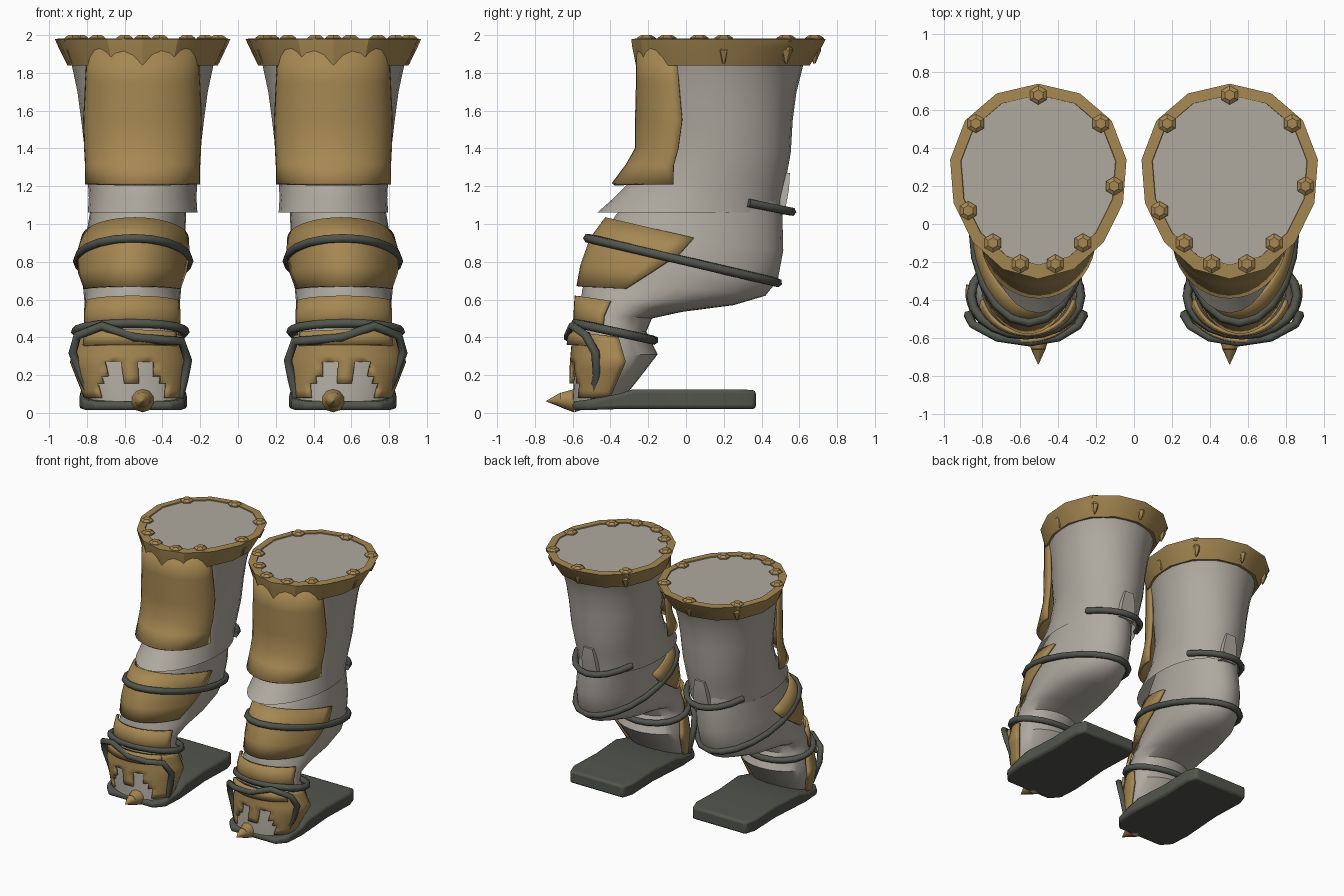
import bpy, bmesh, math
from mathutils import Matrix, Vector

if "Cube" in bpy.data.objects:
    bpy.data.objects.remove(bpy.data.objects["Cube"])


def material(name, rgb):
    m = bpy.data.materials.new(name)
    m.diffuse_color = (*rgb, 1)
    m.use_nodes = True
    m.node_tree.nodes["Principled BSDF"].inputs["Base Color"].default_value = m.diffuse_color
    return m


GREY = material("pale grey", (0.43, 0.40, 0.35))
GOLD = material("old gold", (0.38, 0.245, 0.085))
DARK = material("dark strap", (0.085, 0.09, 0.075))


def finish(name, bm, mat, angle=40):
    bmesh.ops.recalc_face_normals(bm, faces=bm.faces)
    me = bpy.data.meshes.new(name)
    bm.to_mesh(me)
    bm.free()
    me.materials.append(mat)
    me.shade_smooth()
    me.set_sharp_from_angle(angle=math.radians(angle))
    ob = bpy.data.objects.new(name, me)
    bpy.context.collection.objects.link(ob)
    return ob


def ring_point(r, t, s, egg=0.0):
    """Point on a tilted oval; r = front y, front z, back y, back z, centre x, half width."""
    yf, zf, yb, zb, cx, hx = r[:6]
    k = (1 - math.cos(t)) / 2
    x = cx + hx * math.sin(t) * (1 - egg * math.cos(t))
    return Vector((s * x, yf + (yb - yf) * k, zf + (zb - zf) * k))


def loft(name, rings, s, mat, n=28, egg=0.0, cap=(), angle=40):
    bm = bmesh.new()
    rows = [[bm.verts.new(ring_point(r, math.tau * i / n, s, egg)) for i in range(n)] for r in rings]
    for a, b in zip(rows, rows[1:]):
        for i in range(n):
            j = (i + 1) % n
            bm.faces.new((a[i], a[j], b[j], b[i]))
    for c in cap:
        bm.faces.new(rows[c])
    return finish(name, bm, mat, angle)


def shell(name, rings, s, mat, n=18, sub=1, skip=None, thick=0.02):
    """Plate wrapped round the front; the seventh ring value is its reach in degrees."""
    rows = []
    for a, b in zip(rings, rings[1:]):
        rows += [[p + (q - p) * k / sub for p, q in zip(a, b)] for k in range(sub)]
    rows.append(rings[-1])
    bm = bmesh.new()
    vs = [[bm.verts.new(ring_point(r, math.radians(r[6]) * (2 * i / n - 1), s)) for i in range(n + 1)]
          for r in rows]
    for j in range(len(rows) - 1):
        for i in range(n):
            u, v = abs(2 * (i + 0.5) / n - 1), (j + 0.5) / (len(rows) - 1)
            if skip and skip(u, v):
                continue
            bm.faces.new((vs[j][i], vs[j][i + 1], vs[j + 1][i + 1], vs[j + 1][i]))
    bmesh.ops.delete(bm, geom=[v for v in bm.verts if not v.link_faces], context='VERTS')
    ob = finish(name, bm, mat)
    mod = ob.modifiers.new("thickness", 'SOLIDIFY')
    mod.thickness, mod.offset = thick, 0
    return ob


def strap(name, pts, radius, cyclic):
    cu = bpy.data.curves.new(name, 'CURVE')
    cu.dimensions = '3D'
    cu.bevel_depth, cu.bevel_resolution = radius, 1
    cu.use_fill_caps = True
    sp = cu.splines.new('POLY')
    sp.points.add(len(pts) - 1)
    for p, co in zip(sp.points, pts):
        p.co = (*co, 1)
    sp.use_cyclic_u = cyclic
    cu.materials.append(DARK)
    bpy.context.collection.objects.link(bpy.data.objects.new(name, cu))


def oval_strap(name, r, s, radius, a=0, b=360, n=20):
    full = b - a == 360
    m = n if full else n + 1
    strap(name, [ring_point(r, math.radians(a + (b - a) * i / n), s) for i in range(m)], radius, full)


def cone(bm, r1, r2, p1, p2, n):
    d = Vector(p2) - Vector(p1)
    mat = Matrix.Translation((Vector(p1) + Vector(p2)) / 2) @ d.to_track_quat('Z', 'Y').to_matrix().to_4x4()
    bmesh.ops.create_cone(bm, cap_ends=True, segments=n, radius1=r1, radius2=r2, depth=d.length, matrix=mat)


STUDS = [(0, .68), (-.33, .53), (.33, .53), (.40, .20), (-.37, .07),
         (-.24, -.10), (-.095, -.21), (.09, -.21), (.235, -.10)]

for s, side in ((-1, "left"), (1, "right")):
    # Thigh with flared lower hem
    loft(side + "_thigh", [
        (-.24, 1.975, .69, 1.975, .505, .42), (-.24, 1.84, .62, 1.84, .505, .375),
        (-.235, 1.7, .585, 1.7, .505, .345), (-.23, 1.55, .565, 1.55, .505, .325),
        (-.225, 1.38, .555, 1.38, .505, .305), (-.30, 1.22, .53, 1.24, .505, .29),
        (-.38, 1.14, .51, 1.14, .505, .285), (-.47, 1.06, .50, 1.06, .505, .29)],
        s, GREY, egg=.08, cap=(0,))
    # Knee, calf, ankle and forefoot
    loft(side + "_lower_leg", [
        (-.20, 1.22, .50, 1.2, .51, .26), (-.37, 1.05, .51, 1.06, .53, .255),
        (-.44, .94, .515, .86, .545, .265), (-.50, .80, .485, .70, .555, .265),
        (-.53, .71, .42, .62, .56, .26), (-.55, .65, .25, .57, .56, .255),
        (-.555, .60, -.02, .535, .56, .25), (-.56, .53, -.18, .50, .56, .24),
        (-.57, .45, -.21, .43, .565, .245), (-.58, .30, -.15, .31, .565, .28),
        (-.595, .17, -.25, .18, .56, .265), (-.60, .06, -.33, .08, .55, .24)],
        s, GREY, cap=(0, -1))
    # Collar round the top
    loft(side + "_top_collar", [
        (-.20, 1.85, .60, 1.85, .505, .35), (-.265, 1.84, .655, 1.84, .505, .40),
        (-.285, 1.94, .72, 1.94, .505, .45), (-.29, 1.98, .74, 1.98, .505, .468),
        (-.215, 1.983, .68, 1.983, .505, .412), (-.215, 1.95, .68, 1.95, .505, .40)],
        s, GOLD, n=14, egg=.09, angle=25)
    # Studs with points running down through the collar
    bm = bmesh.new()
    for dx, y in STUDS:
        x = s * .505 + dx
        cone(bm, .05, .05, (x, y, 1.965), (x, y, 1.985), 6)
        cone(bm, .05, .028, (x, y, 1.985), (x, y, 2.0), 6)
        cone(bm, .006, .036, (x, y, 1.85), (x, y, 1.92), 6)
        cone(bm, .036, .02, (x, y, 1.92), (x, y, 1.97), 6)
    finish(side + "_collar_studs", bm, GOLD, 25)
    # Thigh plate
    shell(side + "_thigh_plate", [
        (-.255, 1.93, .15, 1.93, .505, .285, 90), (-.255, 1.75, .18, 1.75, .505, .295, 90),
        (-.26, 1.55, .22, 1.55, .505, .305, 90), (-.26, 1.40, .18, 1.40, .505, .30, 90),
        (-.31, 1.31, .18, 1.31, .505, .295, 90), (-.385, 1.21, .25, 1.21, .505, .295, 90)], s, GOLD)
    # Knee guard, narrowing downwards
    shell(side + "_knee_guard", [
        (-.42, 1.03, .50, .82, .545, .275, 90), (-.50, .92, .50, .75, .555, .29, 86),
        (-.55, .78, .45, .67, .56, .288, 74), (-.57, .67, .38, .62, .56, .28, 62)], s, GOLD)
    # Shin band
    shell(side + "_shin_band", [
        (-.58, .62, -.06, .54, .56, .255, 72), (-.585, .53, -.15, .48, .56, .26, 72),
        (-.585, .45, -.17, .41, .56, .26, 72)], s, GOLD)
    # Foot wrap, open over the toes
    shell(side + "_foot_wrap", [
        (-.59, .43, -.16, .37, .57, .27, 95), (-.605, .27, -.12, .27, .575, .305, 100),
        (-.61, .08, -.26, .08, .555, .25, 100)], s, GOLD, n=24, sub=5,
        skip=lambda u, v: v > .5 and .06 < u < .2 + .45 * (v - .5) or v > .78 and u < .45)
    # Diagonal band from instep to outer sole
    shell(side + "_instep_band", [
        (-.615, .44, -.15, .38, .57, .29, 55), (-.622, .36, -.15, .34, .57, .30, 55)], s, GOLD)
    # Straps
    oval_strap(side + "_knee_strap", (-.52, .925, .485, .69, .555, .295), s, .025)
    oval_strap(side + "_ankle_strap", (-.585, .475, -.17, .385, .57, .29), s, .025)
    oval_strap(side + "_calf_strap", (-.30, 1.24, .56, 1.065, .505, .28), s, .024, 118, 242, 8)
    strap(side + "_foot_strap", [Vector((s * x, y, z)) for x, y, z in (
        (.77, -.49, .08), (.83, -.47, .20), (.875, -.48, .32), (.85, -.53, .41), (.72, -.60, .46),
        (.55, -.625, .40), (.40, -.60, .385), (.30, -.54, .38), (.265, -.48, .28),
        (.285, -.47, .18), (.31, -.47, .08))], .024, False)
    # Tapered tab above the calf strap
    bm = bmesh.new()
    rows = [[bm.verts.new((s * .505 + dx, y + dy, z)) for dx, dy in ((-w, 0), (w, 0), (w, .05), (-w, .05))]
            for y, z, w in ((.47, 1.05, .07), (.495, 1.18, .06), (.50, 1.27, .04))]
    for a, b in zip(rows, rows[1:]):
        for i in range(4):
            bm.faces.new((a[i], a[(i + 1) % 4], b[(i + 1) % 4], b[i]))
    bm.faces.new(rows[0])
    bm.faces.new(rows[-1])
    finish(side + "_calf_tab", bm, GREY)
    # Sole
    bm = bmesh.new()
    rows = [[bm.verts.new((s * .555 + dx, y, z)) for dx, z in ((-w, z0), (w, z0), (w, z1), (-w, z1))]
            for y, w, z0, z1 in ((-.60, .20, .015, .06), (-.52, .27, .015, .07), (-.36, .285, .02, .10),
                                 (-.28, .28, .02, .125), (.0, .26, .02, .125), (.28, .27, .02, .125),
                                 (.37, .24, .02, .12))]
    for a, b in zip(rows, rows[1:]):
        for i in range(4):
            bm.faces.new((a[i], a[(i + 1) % 4], b[(i + 1) % 4], b[i]))
    bm.faces.new(rows[0])
    bm.faces.new(rows[-1])
    sole = finish(side + "_sole", bm, DARK)
    bev = sole.modifiers.new("rounded edge", 'BEVEL')
    bev.width, bev.segments, bev.limit_method = .018, 2, 'ANGLE'
    # Toe spike
    bm = bmesh.new()
    x = s * .505
    cone(bm, .045, .062, (x, -.54, .065), (x, -.59, .065), 10)
    cone(bm, .062, .04, (x, -.59, .065), (x, -.66, .068), 10)
    cone(bm, .04, .002, (x, -.66, .068), (x, -.74, .062), 10)
    finish(side + "_toe_spike", bm, GOLD)
